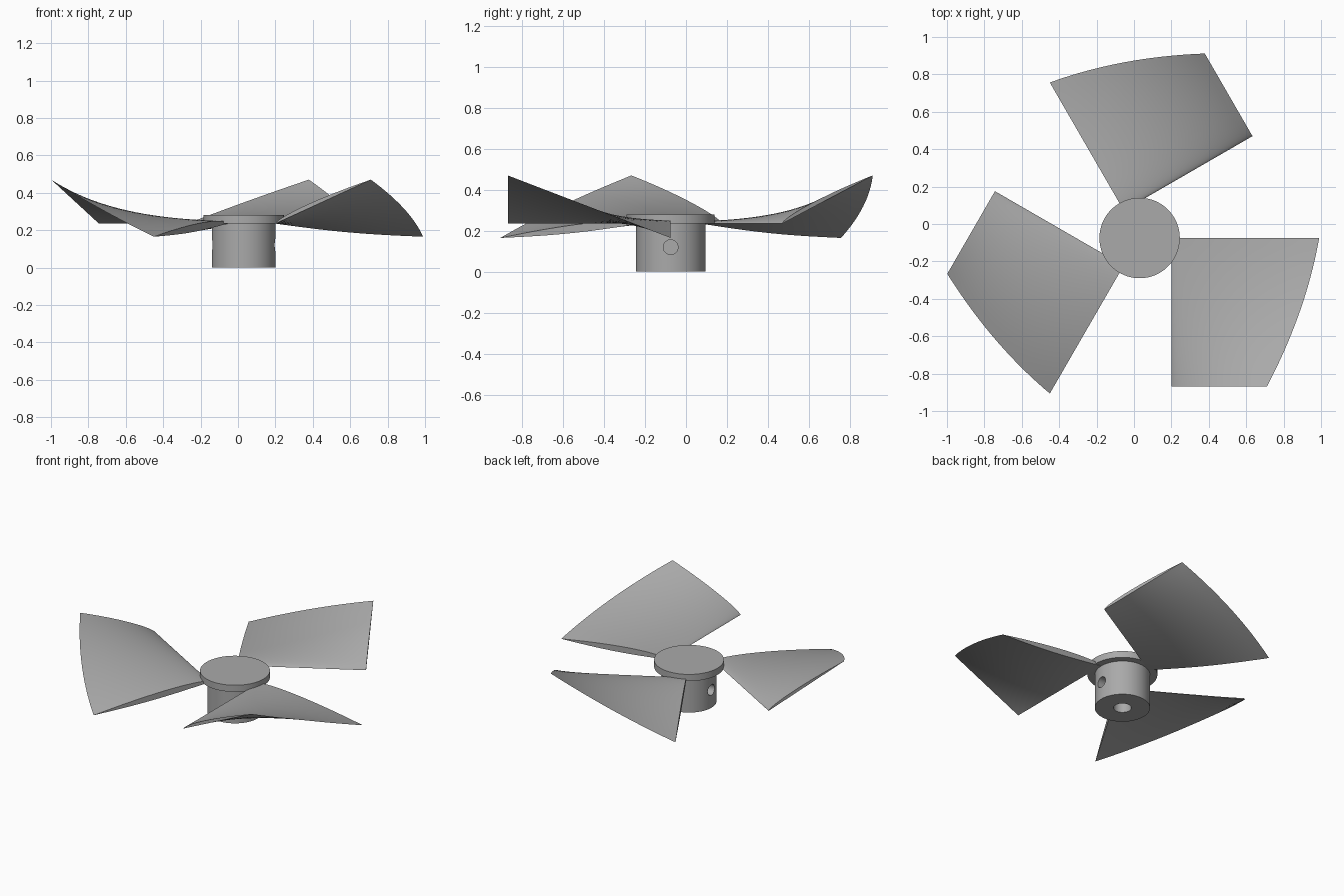
import bpy, bmesh, math
from mathutils import Matrix, Vector

cube = bpy.data.objects.get("Cube")
if cube:
    bpy.data.objects.remove(cube, do_unlink=True)

AXIS = Vector((0.03, -0.075, 0))

grey = bpy.data.materials.new("plain_grey")
grey.use_nodes = True
grey.diffuse_color = (0.4, 0.4, 0.4, 1)
grey.node_tree.nodes["Principled BSDF"].inputs["Base Color"].default_value = (0.4, 0.4, 0.4, 1)


def activate(obj):
    bpy.ops.object.select_all(action='DESELECT')
    obj.select_set(True)
    bpy.context.view_layer.objects.active = obj


def smooth(obj):
    activate(obj)
    bpy.ops.object.shade_smooth_by_angle(angle=math.radians(30))


def cylinder(name, radius, depth, centre, rotation=(0, 0, 0), sides=64):
    bpy.ops.mesh.primitive_cylinder_add(vertices=sides, radius=radius, depth=depth,
                                        location=AXIS + Vector(centre), rotation=rotation)
    obj = bpy.context.object
    obj.name = name
    obj.data.materials.append(grey)
    return obj


def drill(target, cutter):
    mod = target.modifiers.new("drill", 'BOOLEAN')
    mod.operation = 'DIFFERENCE'
    mod.object = cutter
    activate(target)
    bpy.ops.object.modifier_apply(modifier=mod.name)
    bpy.data.objects.remove(cutter, do_unlink=True)


# Hub with a shaft bore and two set screw holes
hub = cylinder("hub", 0.17, 0.24, (0, 0, 0.12))
drill(hub, cylinder("bore_cutter", 0.055, 0.4, (0, 0, 0), sides=32))
for side in (-1, 1):
    drill(hub, cylinder("screw_cutter", 0.036, 0.2, (side * 0.17, 0, 0.12),
                        (0, math.pi / 2, 0), sides=32))
smooth(hub)

# Flat cap over the hub
smooth(cylinder("hub_cap", 0.215, 0.045, (0, 0, 0.2575)))

# Twisted blades: an airfoil section swept sideways, its outer edge rising
ROOT, ROOT_Z, WIDTH = 0.17, 0.235, 0.795
CHORD_STEPS, SWEEP_STEPS = 24, 20


def blade_point(s, t, upper):
    outer = 0.96 - 0.28 * s + 0.14 * s * (1 - s)
    outer_z = 0.165 + 0.305 * s
    x = ROOT + (outer - ROOT) * t
    z = ROOT_Z + (outer_z - ROOT_Z) * t
    if upper:
        z += (0.075 - 0.015 * s) * math.sqrt(t) * (1 - t)
    else:
        z -= 0.012 * (1 - s) * math.sin(math.pi * t)
    return Vector((x, -WIDTH * s, z))


def make_blade(name, angle):
    bm = bmesh.new()
    ts = [(i / CHORD_STEPS) ** 2 for i in range(CHORD_STEPS + 1)]
    rings = []
    for j in range(SWEEP_STEPS + 1):
        s = j / SWEEP_STEPS
        points = [blade_point(s, t, True) for t in ts]
        points += [blade_point(s, t, False) for t in ts[-2:0:-1]]
        rings.append([bm.verts.new(p) for p in points])
    count = len(rings[0])
    for a, b in zip(rings, rings[1:]):
        for i in range(count):
            k = (i + 1) % count
            bm.faces.new((a[i], a[k], b[k], b[i]))
    bm.faces.new(rings[0])
    bm.faces.new(rings[-1])
    bmesh.ops.recalc_face_normals(bm, faces=bm.faces)
    bm.transform(Matrix.Translation(AXIS) @ Matrix.Rotation(angle, 4, 'Z'))
    mesh = bpy.data.meshes.new(name)
    bm.to_mesh(mesh)
    bm.free()
    mesh.materials.append(grey)
    obj = bpy.data.objects.new(name, mesh)
    bpy.context.collection.objects.link(obj)
    smooth(obj)


for index, name in enumerate(("left_blade", "back_blade", "right_blade")):
    make_blade(name, index * math.tau / 3)
